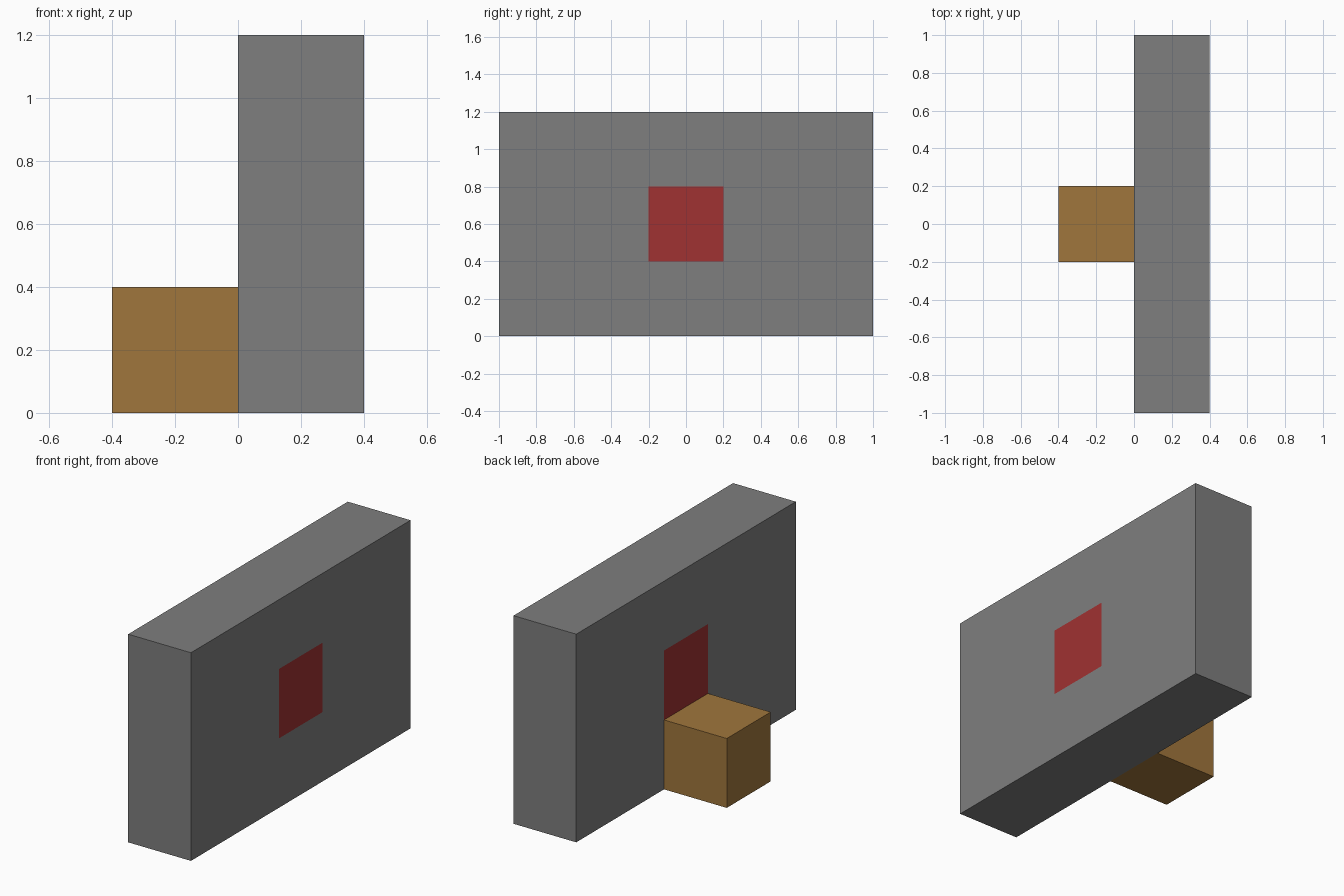
import bpy
import bmesh
from mathutils import Vector

default = bpy.data.objects.get("Cube")
if default:
    bpy.data.objects.remove(default, do_unlink=True)


def material(name, rgb):
    mat = bpy.data.materials.new(name)
    mat.use_nodes = True
    mat.diffuse_color = (*rgb, 1)
    shader = next(n for n in mat.node_tree.nodes if n.type == "BSDF_PRINCIPLED")
    shader.inputs["Base Color"].default_value = (*rgb, 1)
    shader.inputs["Roughness"].default_value = 0.8
    return mat


def box(name, size, centre, mats, paint=None):
    bm = bmesh.new()
    bmesh.ops.create_cube(bm, size=1)
    bmesh.ops.scale(bm, vec=size, verts=bm.verts)
    bmesh.ops.translate(bm, vec=centre, verts=bm.verts)
    if paint:
        paint(bm)
    mesh = bpy.data.meshes.new(name)
    bm.to_mesh(mesh)
    bm.free()
    for mat in mats:
        mesh.materials.append(mat)
    obj = bpy.data.objects.new(name, mesh)
    bpy.context.collection.objects.link(obj)
    return obj


grey = material("stone grey", (0.21, 0.21, 0.21))
red = material("dark red", (0.35, 0.032, 0.032))
brown = material("wood brown", (0.35, 0.18, 0.045))

HALF = 0.2                          # half width of the red square
PANEL = Vector((0.2, 0, 0.6))       # centre of the wall and of the square


# Cut a square into both broad sides of the wall and colour it red
def paint_square(bm):
    for axis in (Vector((0, 1, 0)), Vector((0, 0, 1))):
        for side in (-HALF, HALF):
            bmesh.ops.bisect_plane(
                bm, geom=bm.verts[:] + bm.edges[:] + bm.faces[:],
                plane_co=PANEL + axis * side, plane_no=axis)
    bm.normal_update()
    for face in bm.faces:
        offset = face.calc_center_median() - PANEL
        inside = abs(offset.y) < HALF and abs(offset.z) < HALF
        if inside and abs(face.normal.x) > 0.9:
            face.material_index = 1


# Wall slab with a red square on each side
box("wall", (0.4, 2, 1.2), PANEL, [grey, red], paint_square)

# Block standing against the wall
box("step", (0.4, 0.4, 0.4), (-0.2, 0, 0.2), [brown])
